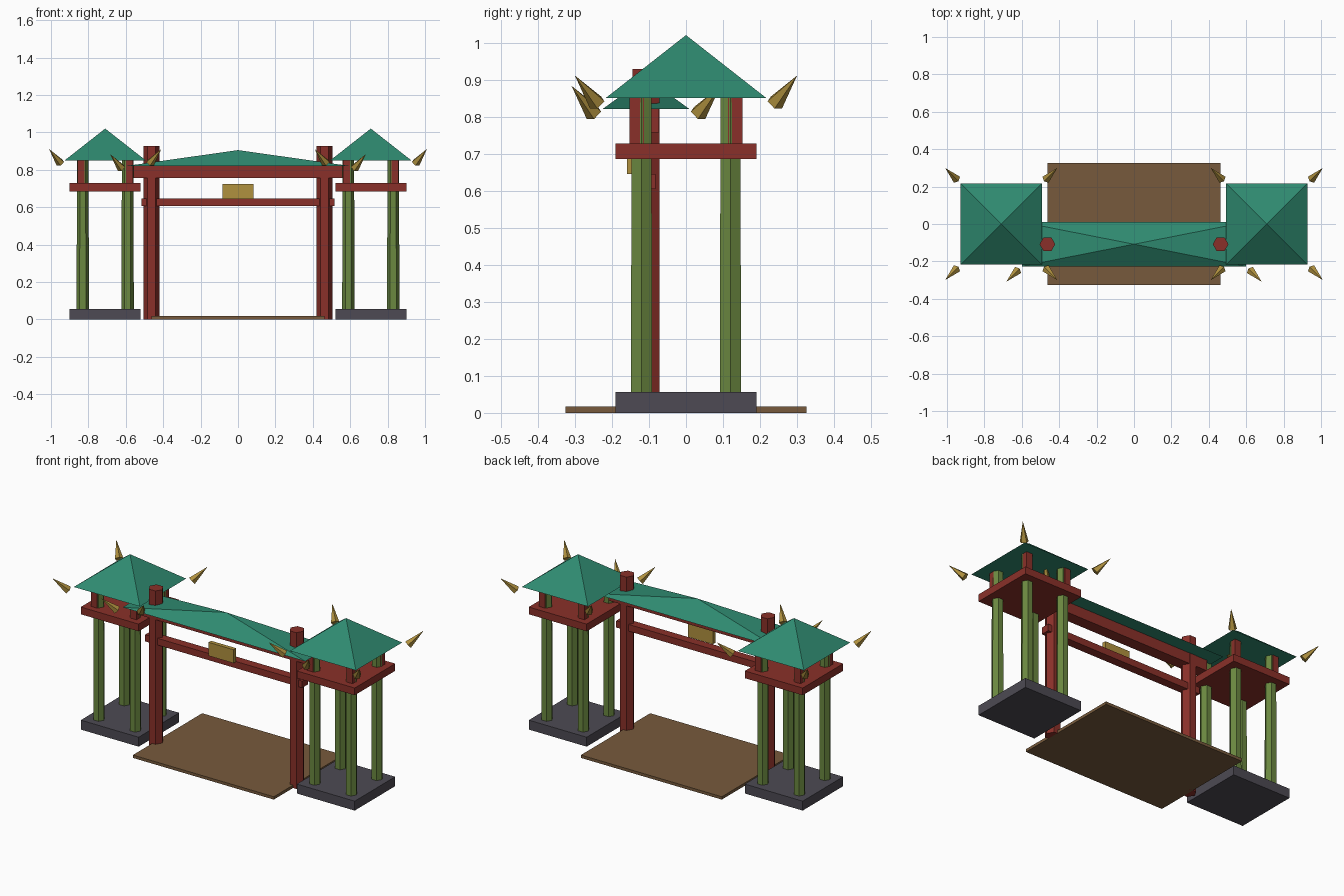
import bpy, bmesh, math
from mathutils import Matrix, Vector

if "Cube" in bpy.data.objects:
    bpy.data.objects.remove(bpy.data.objects["Cube"], do_unlink=True)


def material(name, hex_code):
    # Convert an sRGB hex colour to linear values
    srgb = [int(hex_code[i:i + 2], 16) / 255 for i in (0, 2, 4)]
    colour = [c / 12.92 if c <= 0.04045 else ((c + 0.055) / 1.055) ** 2.4 for c in srgb] + [1]
    mat = bpy.data.materials.new(name)
    mat.use_nodes = True
    mat.diffuse_color = colour
    mat.node_tree.nodes["Principled BSDF"].inputs["Base Color"].default_value = colour
    return mat


teal = material("teal_tiles", "2F8A70")
red = material("red_lacquer", "8A3029")
bamboo = material("bamboo_green", "6B8840")
gold = material("gold", "B0913F")
stone = material("dark_stone", "4D4A53")
dirt = material("path_brown", "775A3C")


def finish(name, bm, mat):
    mesh = bpy.data.meshes.new(name)
    bm.to_mesh(mesh)
    bm.free()
    mesh.materials.append(mat)
    obj = bpy.data.objects.new(name, mesh)
    bpy.context.collection.objects.link(obj)
    return obj


def box(name, mat, centre, half):
    bm = bmesh.new()
    size = Matrix.Diagonal((*[2 * h for h in half], 1))
    bmesh.ops.create_cube(bm, size=1, matrix=Matrix.Translation(centre) @ size)
    return finish(name, bm, mat)


def slab(name, mat, x, y, z0, z1, hx, hy):
    return box(name, mat, (x, y, (z0 + z1) / 2), (hx, hy, (z1 - z0) / 2))


def cone(name, mat, sides, r1, r2, depth, matrix):
    bm = bmesh.new()
    bmesh.ops.create_cone(bm, cap_ends=True, segments=sides, radius1=r1, radius2=r2,
                          depth=depth, matrix=matrix)
    bmesh.ops.remove_doubles(bm, verts=bm.verts, dist=0.0001)
    return finish(name, bm, mat)


def hex_post(name, mat, x, y, z0, z1, r1, r2):
    place = Matrix.Translation((x, y, (z0 + z1) / 2))
    return cone(name, mat, 6, r1, r2, z1 - z0, place @ Matrix.Rotation(math.pi / 2, 4, "Z"))


def pyramid(name, x, y, z0, z1, hx, hy):
    place = Matrix.Translation((x, y, (z0 + z1) / 2)) @ Matrix.Diagonal((hx, hy, 1, 1))
    r = math.sqrt(2)
    return cone(name, teal, 4, r, 0, z1 - z0, place @ Matrix.Rotation(math.pi / 4, 4, "Z"))


def horns(name, x, y, z, hx, hy):
    # One upswept spike beyond each roof corner
    for sx in (-1, 1):
        for sy in (-1, 1):
            base = Vector((x + sx * (hx + 0.023), y + sy * (hy + 0.023), z))
            way = Vector((sx * 0.06, sy * 0.06, 0.075))
            turn = way.to_track_quat("Z", "Y").to_matrix().to_4x4()
            cone(name, gold, 5, 0.024, 0, way.length,
                 Matrix.Translation(base + way / 2) @ turn)


# Path through the gate
slab("path", dirt, 0, 0, 0, 0.017, 0.463, 0.325)

# Side towers
for side, label in ((-1, "right"), (1, "left")):
    cx = side * 0.71
    slab(label + "_tower_base", stone, cx, 0, 0, 0.056, 0.19, 0.19)
    slab(label + "_tower_platform", red, cx, 0, 0.685, 0.728, 0.19, 0.19)
    for sx in (-1, 1):
        for sy in (-1, 1):
            hex_post(label + "_tower_post", bamboo, cx + sx * 0.12, sy * 0.12,
                     0.05, 0.852, 0.033, 0.031)
            slab(label + "_tower_strut", red, cx + sx * 0.13, sy * 0.133,
                 0.72, 0.852, 0.019, 0.019)
    pyramid(label + "_tower_roof", cx, 0, 0.85, 1.02, 0.217, 0.217)
    horns(label + "_tower_horn", cx, 0, 0.836, 0.217, 0.217)

# Central gate
gate_y = -0.108
for side, label in ((-1, "right"), (1, "left")):
    hex_post(label + "_gate_post", red, side * 0.463, gate_y, 0, 0.928, 0.042, 0.042)
slab("upper_beam", red, 0, gate_y, 0.757, 0.822, 0.56, 0.035)
slab("lower_beam", red, 0, gate_y, 0.605, 0.645, 0.516, 0.026)
slab("plaque", gold, 0, -0.147, 0.645, 0.725, 0.082, 0.012)
pyramid("gate_roof", 0, gate_y, 0.82, 0.905, 0.6, 0.118)
horns("gate_horn", 0, gate_y, 0.808, 0.6, 0.118)
